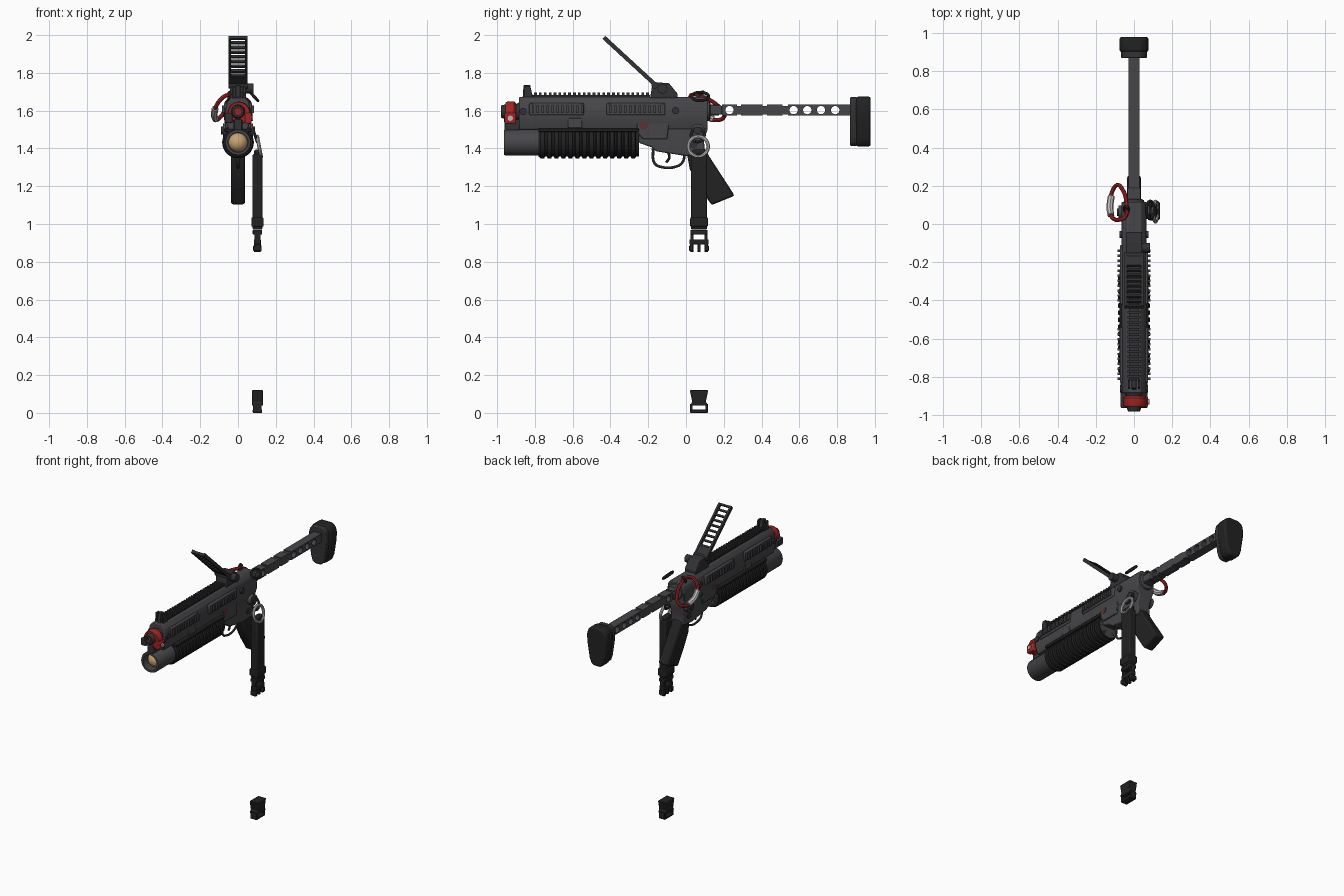
import bpy, bmesh, math
from mathutils import Vector, Matrix

if "Cube" in bpy.data.objects:
    bpy.data.objects.remove(bpy.data.objects["Cube"])
made = []


def material(name, r, g, b):
    m = bpy.data.materials.new(name)
    m.use_nodes = True
    m.diffuse_color = (r, g, b, 1)
    m.node_tree.nodes["Principled BSDF"].inputs["Base Color"].default_value = (r, g, b, 1)
    return m


GUN = material("gunmetal grey", .062, .062, .068)
DARK = material("dark steel", .032, .032, .035)
BLACK = material("black polymer", .016, .016, .017)
RED = material("red", .36, .018, .018)
MAROON = material("maroon", .11, .03, .03)
SILVER = material("silver", .5, .5, .5)
GOLD = material("brass", .58, .37, .18)


def finish(name, bm, mat, bevel=0):
    bmesh.ops.recalc_face_normals(bm, faces=bm.faces)
    me = bpy.data.meshes.new(name)
    bm.to_mesh(me)
    bm.free()
    me.materials.append(mat)
    ob = bpy.data.objects.new(name, me)
    bpy.context.collection.objects.link(ob)
    if bevel:
        b = ob.modifiers.new("bevel", "BEVEL")
        b.width, b.segments, b.limit_method = bevel, 2, "ANGLE"
    made.append(ob)
    return ob


def box(name, c, size, mat, tilt=0, bevel=0):
    bm = bmesh.new()
    bmesh.ops.create_cube(bm, size=1)
    m = Matrix.Translation(c) @ Matrix.Rotation(tilt, 4, "X") @ Matrix.Diagonal((*size, 1))
    bmesh.ops.transform(bm, matrix=m, verts=bm.verts)
    return finish(name, bm, mat, bevel)


def prism(name, pts, lo, hi, mat, bevel=0, axis="x"):
    """Extrude a side outline (y, z) along x, or a front outline (x, z) along y."""
    bm = bmesh.new()
    place = (lambda a, b, d: (d, a, b)) if axis == "x" else (lambda a, b, d: (a, d, b))
    f = bm.faces.new([bm.verts.new(place(a, b, lo)) for a, b in pts])
    new = bmesh.ops.extrude_face_region(bm, geom=[f])["geom"]
    off = Vector(place(0, 0, hi - lo))
    bmesh.ops.translate(bm, vec=off, verts=[v for v in new if isinstance(v, bmesh.types.BMVert)])
    return finish(name, bm, mat, bevel)


def lathe(name, prof, x, z, mat, n=32):
    """Turn a (y, radius) profile around an axis along y."""
    bm = bmesh.new()
    rings = [[bm.verts.new((x + r * math.cos(math.tau * i / n), y, z + r * math.sin(math.tau * i / n)))
              for i in range(n)] for y, r in prof]
    for a, b in zip(rings, rings[1:]):
        for i in range(n):
            bm.faces.new((a[i], a[(i + 1) % n], b[(i + 1) % n], b[i]))
    bmesh.ops.remove_doubles(bm, verts=bm.verts, dist=1e-5)
    for r in (rings[0], rings[-1]):
        if all(v.is_valid for v in r):
            bm.faces.new(r)
    return finish(name, bm, mat)


def disc(name, c, r, depth, mat, n=24):
    """Cylinder lying along x."""
    bm = bmesh.new()
    m = Matrix.Translation(c) @ Matrix.Rotation(math.pi / 2, 4, "Y")
    bmesh.ops.create_cone(bm, cap_ends=True, segments=n, radius1=r, radius2=r, depth=depth, matrix=m)
    return finish(name, bm, mat)


def wire(name, pts, r, mat, closed=False):
    cu = bpy.data.curves.new(name, "CURVE")
    cu.dimensions, cu.bevel_depth, cu.bevel_resolution = "3D", r, 2
    cu.resolution_u, cu.use_fill_caps = 6, True
    s = cu.splines.new("BEZIER")
    s.bezier_points.add(len(pts) - 1)
    for bp, p in zip(s.bezier_points, pts):
        bp.co = p
        bp.handle_left_type = bp.handle_right_type = "AUTO"
    s.use_cyclic_u = closed
    tmp = bpy.data.objects.new(name + "_path", cu)
    bpy.context.collection.objects.link(tmp)
    me = bpy.data.meshes.new_from_object(tmp.evaluated_get(bpy.context.evaluated_depsgraph_get()))
    bpy.data.objects.remove(tmp)
    me.materials.clear()
    me.materials.append(mat)
    ob = bpy.data.objects.new(name, me)
    bpy.context.collection.objects.link(ob)
    made.append(ob)
    return ob


# Upper body, lower receiver and grip
half = [(.035, 1.672), (.058, 1.645), (.066, 1.6), (.066, 1.55), (.05, 1.5)]
prism("upper_body", half + [(-x, z) for x, z in reversed(half)], -.885, .115, GUN, .006, "y")
prism("lower_receiver", [(-.25, 1.53), (-.25, 1.43), (-.18, 1.405), (-.16, 1.385), (.0, 1.36),
      (.1, 1.37), (.095, 1.45), (.115, 1.5), (.115, 1.53)], -.05, .05, GUN, .008)
prism("grip", [(.0, 1.4), (.1, 1.4), (.125, 1.355), (.258, 1.15), (.135, 1.1), (.07, 1.2), (.02, 1.29)],
      -.037, .037, BLACK, .012)
wire("trigger_guard", [(0, -.175, 1.4), (0, -.165, 1.32), (0, -.13, 1.302), (0, -.06, 1.302),
     (0, -.02, 1.325), (0, -.005, 1.38)], .007, GUN)
wire("trigger", [(0, -.1, 1.39), (0, -.088, 1.355), (0, -.105, 1.325)], .007, DARK)

# Launch tube, round and ribbed handguard
lathe("launch_tube", [(-.25, 0), (-.25, .068), (-.955, .07), (-.963, .066), (-.963, .053), (-.9, .053), (-.9, 0)],
      0, 1.432, GUN)
lathe("round_nose", [(-.9 - .045 * math.sin(a), .05 * math.cos(a))
      for a in [i * math.pi / 16 for i in range(9)]], 0, 1.432, GOLD)
ribs = [(-.78, .076)]
for i in range(14):
    y = -.77 + i * .037
    ribs += [(y, .084), (y + .02, .084), (y + .024, .074), (y + .033, .074)]
lathe("ribbed_handguard", ribs + [(-.25, .076)], 0, 1.432, BLACK)
for s in (-1, 1):
    box("handguard_lip", (s * .045, -.515, 1.497), (.06, .53, .018), BLACK, bevel=.004)

# Side panels, screws and marks on both sides
for s in (-1, 1):
    for y0, y1 in ((-.83, -.54), (-.42, -.11)):
        box("side_panel", (s * .064, (y0 + y1) / 2, 1.608), (.02, y1 - y0, .064), GUN, bevel=.006)
        n = int((y1 - y0) / .026)
        for i in range(n):
            box("panel_tooth", (s * .077, y0 + .02 + i * .026, 1.608), (.018, .013, .04), GUN)
    disc("pivot_screw", (s * .064, -.055, 1.6), .019, .025, DARK)
    disc("front_screw", (s * .064, -.862, 1.595), .019, .02, DARK)
    disc("swivel_boss", (s * .055, .062, 1.495), .036, .05, GUN)
    disc("swivel_pin", (s * .065, .062, 1.495), .02, .05, DARK)
    disc("grip_pin", (s * .045, .04, 1.42), .02, .02, DARK)
    disc("round_mark", (s * .0585, -.225, 1.525), .024, .008, MAROON)
    box("latch_pad", (s * .056, -.588, 1.535), (.022, .075, .055), GUN, bevel=.005)
    prism("hinge_plate", [(-.26, 1.56), (-.26, 1.49), (-.23, 1.45), (-.1, 1.45), (-.09, 1.53), (-.12, 1.56)],
          s * .045, s * .06, GUN, .004)

# Top rail and front sight
box("rail_base", (0, -.5, 1.675), (.05, .62, .016), DARK)
for i in range(24):
    box("rail_tooth", (0, -.797 + i * .0258, 1.687), (.07, .014, .016), DARK)
prism("front_sight", [(-.865, 1.665), (-.86, 1.735), (-.825, 1.735), (-.815, 1.69), (-.8, 1.665)],
      -.012, .012, DARK, .003)
for s in (-1, 1):
    prism("sight_guard", [(-.86, 1.66), (-.855, 1.73), (-.825, 1.73), (-.81, 1.66)],
          s * .022, s * .032, DARK)

# Folding ladder sight
prism("sight_base", [(-.19, 1.665), (-.18, 1.73), (-.15, 1.75), (-.09, 1.745), (-.045, 1.69), (-.045, 1.665)],
      -.042, .042, DARK, .005)
disc("sight_knob", (.06, -.125, 1.717), .026, .045, DARK)
disc("sight_hinge", (0, -.165, 1.735), .018, .1, DARK)
start, end = Vector((0, -.16, 1.735)), Vector((0, -.435, 1.988))
lean = math.atan2(end.z - start.z, end.y - start.y)
mid, length = (start + end) / 2, (end - start).length
for s in (-1, 1):
    box("ladder_side", (s * .043, mid.y, mid.z), (.014, length, .022), DARK, lean)
for i in range(9):
    p = start.lerp(end, .2 + .785 * i / 8)
    box("ladder_rung", p, (.085, .012, .016), DARK, lean)
box("ladder_foot", start.lerp(end, .1), (.08, .06, .018), DARK, lean)

# Muzzle with red clamp
lathe("muzzle", [(-.88, .05), (-.9, .04), (-.97, .036), (-.98, .03), (-.98, .018), (-.94, .018), (-.94, 0)],
      0, 1.595, DARK)
lathe("red_clamp", [(-.955, .04), (-.955, .056), (-.945, .06), (-.91, .06), (-.9, .052), (-.9, .035)],
      .005, 1.588, RED)
box("clamp_lug", (.055, -.93, 1.56), (.035, .06, .055), RED, bevel=.006)
box("clamp_block", (-.05, -.925, 1.56), (.04, .075, .05), DARK, bevel=.006)
disc("clamp_bolt", (.055, -.93, 1.56), .014, .05, SILVER)
box("front_lug", (0, -.92, 1.525), (.045, .08, .06), DARK, bevel=.005)

# Perforated stock arm: stepped outline with round holes cut through
top = []
for y0, y1 in ((.1, .175), (.19, .27), (.29, .405), (.43, .51), (.54, .88)):
    top += [(y0, .022), (y0, .029), (y1, .029), (y1, .022)]
arm = prism("stock_arm", [(y, 1.603 + h) for y, h in top] + [(y, 1.603 - h) for y, h in reversed(top)],
            -.029, .029, GUN)
for y in (.23, .57, .642, .715, .79):
    cutter = disc("hole_cutter", (0, y, 1.603), .022, .2, GUN)
    made.remove(cutter)
    cutter.hide_render = True
    cutter.hide_set(True)
    cutter.display_type = "WIRE"
    cut = arm.modifiers.new("hole", "BOOLEAN")
    cut.operation, cut.object, cut.solver = "DIFFERENCE", cutter, "EXACT"
box("stock_sleeve", (0, .15, 1.603), (.07, .08, .048), GUN, bevel=.006)
lathe("rear_cap", [(.1, .058), (.125, .052), (.13, .04)], 0, 1.6, GUN)

# Shoulder pad, wide above and narrow below
pad = [(.04, 1.675), (.068, 1.655), (.077, 1.62), (.076, 1.57), (.058, 1.46), (.045, 1.425), (.025, 1.41)]
outline = pad + [(-x, z) for x, z in reversed(pad)]
prism("shoulder_pad", outline, .9, .978, BLACK, .015, "y")
prism("pad_plate", [(x * .88, 1.545 + (z - 1.545) * .97) for x, z in outline], .868, .905, DARK, .006, "y")

# Red carabiner hanging on one side
wire("carabiner", [(-.045, .04, 1.685), (-.04, .11, 1.665), (-.06, .18, 1.615), (-.09, .203, 1.57),
     (-.117, .16, 1.55), (-.125, .08, 1.58), (-.115, .035, 1.625), (-.08, .022, 1.67)], .011, RED, True)
wire("carabiner_sleeve", [(-.119, .145, 1.555), (-.126, .09, 1.577), (-.121, .045, 1.612)], .018, SILVER)
wire("carabiner_loop", [(-.03, .06, 1.66), (-.04, .09, 1.7), (-.05, .07, 1.66)], .008, DARK)


# Rings for the sling
def ring(name, c, ry, rz, slant, r, mat):
    pts = [(c[0] + slant * math.cos(a), c[1] + ry * math.sin(a), c[2] + rz * math.cos(a))
           for a in [math.tau * i / 10 for i in range(10)]]
    wire(name, pts, r, mat, True)


ring("top_swivel", (.085, .075, 1.675), .045, .022, -.02, .008, DARK)
ring("swivel_ring", (.09, .062, 1.47), .035, .035, -.012, .008, DARK)
ring("silver_hook", (.112, .065, 1.41), .052, .053, -.01, .01, SILVER)

# Sling strap and upper buckle
SX, SY = .103, .069
box("strap", (SX, SY, 1.17), (.052, .086, .4), BLACK, bevel=.008)
box("strap_loop", (SX, SY, 1.375), (.036, .075, .04), BLACK, bevel=.012)
box("strap_slider", (SX, SY, 1.01), (.064, .094, .05), BLACK, bevel=.006)
box("buckle_bar", (SX, SY, .957), (.05, .09, .025), BLACK, bevel=.004)
box("buckle_cross", (SX, SY, .905), (.036, .1, .028), BLACK, bevel=.004)
for k in (-1, 0, 1):
    box("buckle_prong", (SX, SY + k * .038, .874), (.036, .018, .046), BLACK, bevel=.004)
    if k:
        box("buckle_post", (SX, SY + k * .037, .935), (.03, .016, .05), BLACK)
        box("buckle_tip", (SX, SY + k * .041, .872), (.045, .022, .03), BLACK, bevel=.004)
        # Separate lower buckle ends
        box("lower_buckle_post", (SX, SY + k * .042, .028), (.045, .013, .04), BLACK)
prism("lower_buckle", [(.02, .12), (.118, .12), (.105, .06), (.117, .038), (.021, .038), (.033, .06)],
      SX - .03, SX + .03, BLACK, .004)
box("lower_buckle_bar", (SX, SY, .009), (.05, .096, .018), BLACK, bevel=.004)

# Smooth the round parts, keep hard edges
bpy.ops.object.select_all(action="DESELECT")
for ob in made:
    ob.select_set(True)
bpy.context.view_layer.objects.active = made[0]
bpy.ops.object.shade_smooth_by_angle(angle=math.radians(35))
